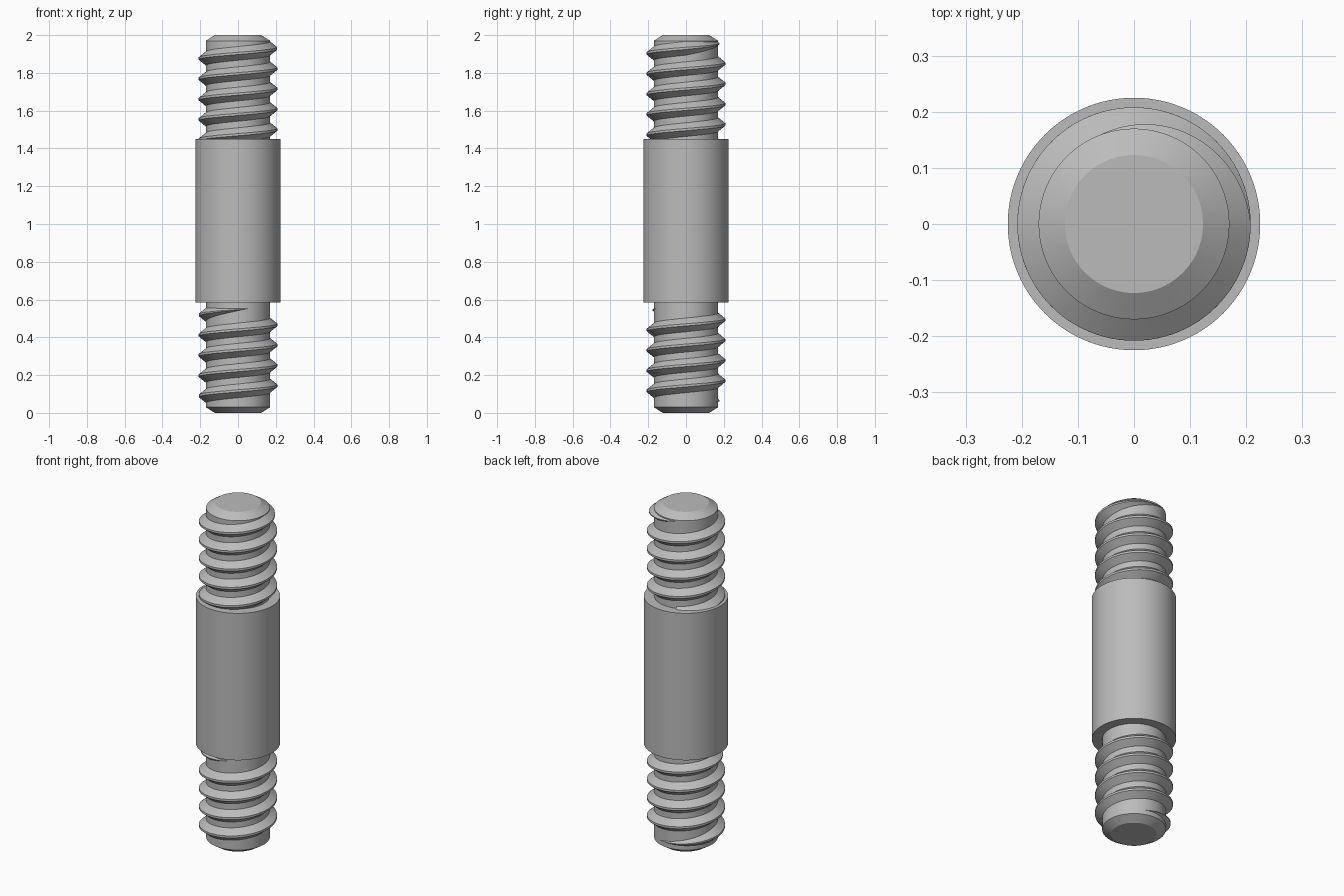
import bpy, bmesh
from math import radians, cos, sin, pi

cube = bpy.data.objects.get("Cube")
if cube:
    bpy.data.objects.remove(cube, do_unlink=True)

STEEL = (0.5, 0.5, 0.5, 1)
CORE_R, CREST_R, BODY_R = 0.17, 0.208, 0.225
PITCH, BASE_HALF, CREST_HALF = 0.1075, 0.038, 0.006
FADE = radians(110)

steel = bpy.data.materials.new("grey steel")
steel.use_nodes = True
steel.diffuse_color = STEEL
steel.node_tree.nodes["Principled BSDF"].inputs["Base Color"].default_value = STEEL


def finish(bm, name):
    bmesh.ops.recalc_face_normals(bm, faces=bm.faces)
    mesh = bpy.data.meshes.new(name)
    bm.to_mesh(mesh)
    bm.free()
    mesh.materials.append(steel)
    obj = bpy.data.objects.new(name, mesh)
    bpy.context.collection.objects.link(obj)
    bpy.ops.object.select_all(action="DESELECT")
    obj.select_set(True)
    bpy.context.view_layer.objects.active = obj
    bpy.ops.object.shade_smooth_by_angle(angle=radians(20))
    return obj


def lathe(name, profile, sides=96):
    """Solid of revolution from (radius, z) pairs, capped at both ends."""
    bm = bmesh.new()
    rings = [[bm.verts.new((r * cos(2 * pi * i / sides), r * sin(2 * pi * i / sides), z))
              for i in range(sides)] for r, z in profile]
    for low, high in zip(rings, rings[1:]):
        for i in range(sides):
            j = (i + 1) % sides
            bm.faces.new((low[i], low[j], high[j], high[i]))
    bm.faces.new(rings[0])
    bm.faces.new(rings[-1])
    return finish(bm, name)


def thread(name, start, end, z_zero, fade_start, fade_end):
    """Right-handed ridge; its crest is at z_zero where the angle is zero."""
    bm = bmesh.new()
    steps = int((end - start) / radians(3.75))
    sections = []
    for i in range(steps + 1):
        a = start + (end - start) * i / steps
        f = 1.0
        if fade_start:
            f = min(f, (a - start) / FADE)
        if fade_end:
            f = min(f, (end - a) / FADE)
        f = max(f, 0.01)
        z = z_zero + PITCH * a / (2 * pi)
        crest = CORE_R + (CREST_R - CORE_R) * f
        root = CORE_R - 0.002
        section = [(root, -BASE_HALF * f), (crest, -CREST_HALF * f),
                   (crest, CREST_HALF * f), (root, BASE_HALF * f)]
        sections.append([bm.verts.new((r * cos(a), r * sin(a), z + dz)) for r, dz in section])
    for s, t in zip(sections, sections[1:]):
        for k in range(4):
            n = (k + 1) % 4
            bm.faces.new((s[k], s[n], t[n], t[k]))
    bm.faces.new(sections[0])
    bm.faces.new(sections[-1])
    return finish(bm, name)


# Chamfered rod with the thicker plain middle
lathe("stud_shank", [(0.123, 0), (CORE_R, 0.03), (CORE_R, 0.585), (BODY_R, 0.585),
                     (BODY_R, 1.45), (CORE_R, 1.45), (CORE_R, 1.97), (0.123, 2)])

# Lower thread runs out at both ends; upper thread starts inside the middle
thread("lower_thread", radians(70), radians(180 + 4 * 360 + 110), 0.036, True, True)
thread("upper_thread", radians(-4.7 * 360), radians(110), 1.93, False, True)
